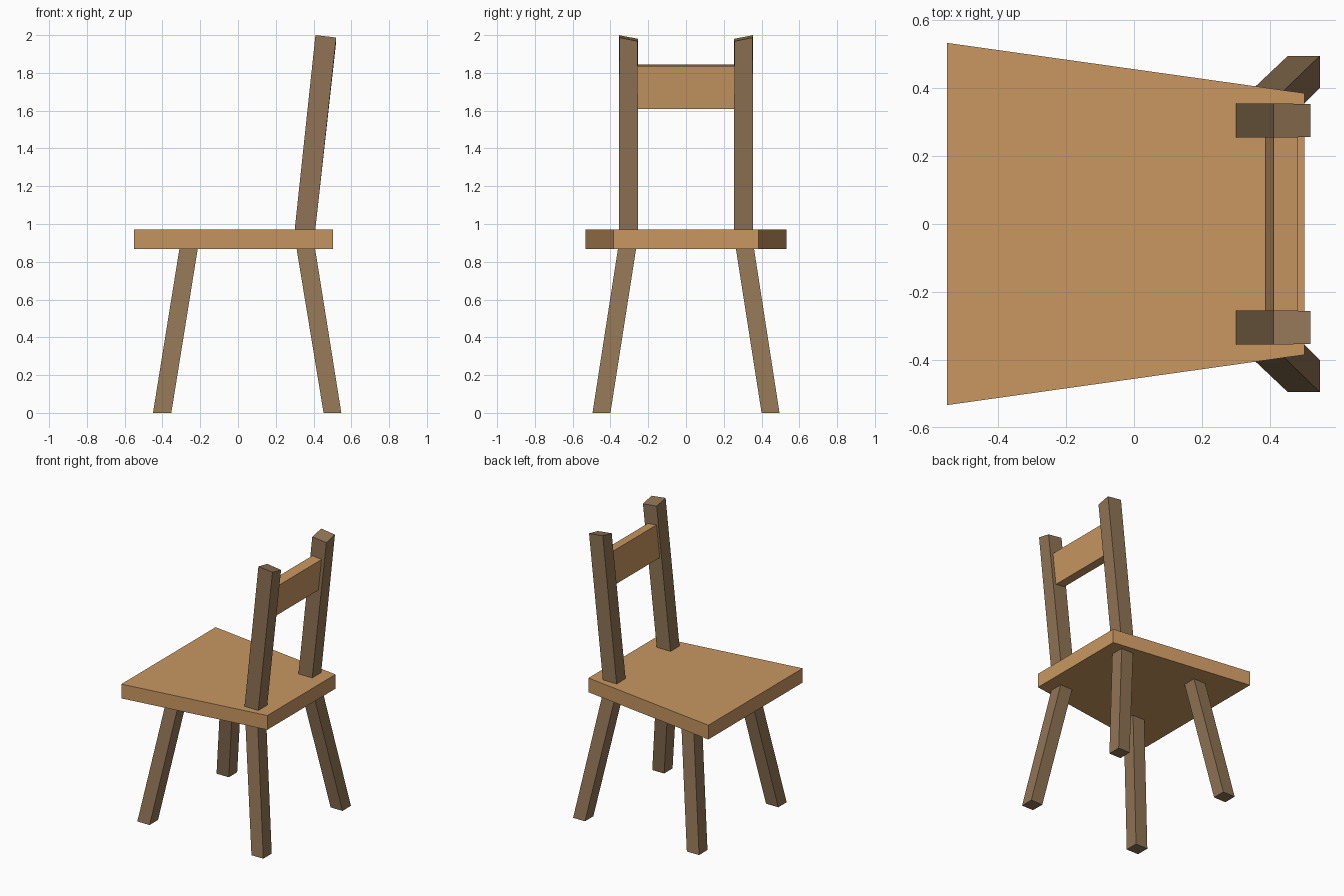
import bpy

if "Cube" in bpy.data.objects:
    bpy.data.objects.remove(bpy.data.objects["Cube"])


def material(name, color):
    m = bpy.data.materials.new(name)
    m.diffuse_color = (*color, 1.0)
    m.use_nodes = True
    m.node_tree.nodes["Principled BSDF"].inputs["Base Color"].default_value = m.diffuse_color
    return m


light_wood = material("light wood", (0.58, 0.31, 0.12))
dark_wood = material("dark wood", (0.28, 0.175, 0.09))


def prism(name, bottom, top, mat):
    """Solid between two matching four-point rings."""
    n = len(bottom)
    faces = [tuple(reversed(range(n))), tuple(range(n, 2 * n))]
    faces += [(i, (i + 1) % n, n + (i + 1) % n, n + i) for i in range(n)]
    mesh = bpy.data.meshes.new(name)
    mesh.from_pydata(bottom + top, [], faces)
    mesh.materials.append(mat)
    obj = bpy.data.objects.new(name, mesh)
    bpy.context.collection.objects.link(obj)
    return obj


def rect(x0, x1, y0, y1, z):
    return [(x0, y0, z), (x1, y0, z), (x1, y1, z), (x0, y1, z)]


def mirror_y(obj):
    mod = obj.modifiers.new("mirror", 'MIRROR')
    mod.use_axis = (False, True, False)


# Tapered seat slab, narrower at the backrest
outline = [(-0.55, -0.533), (0.502, -0.385), (0.502, 0.385), (-0.55, 0.533)]
prism("seat", [(x, y, 0.868) for x, y in outline],
      [(x, y, 0.97) for x, y in outline], light_wood)

# Splayed legs, mirrored left to right
for name, foot, head in (("front_legs", (-0.45, -0.353), (-0.31, -0.213)),
                         ("back_legs", (0.453, 0.547), (0.31, 0.408))):
    leg = prism(name, rect(*foot, 0.40, 0.495, 0.0),
                rect(*head, 0.264, 0.36, 0.87), dark_wood)
    mirror_y(leg)

# Leaning backrest posts with slanted tops
posts = prism("back_posts", rect(0.30, 0.409, 0.254, 0.355, 0.968),
              [(0.41, 0.254, 1.98), (0.52, 0.256, 1.967),
               (0.52, 0.353, 1.987), (0.41, 0.355, 2.0)], dark_wood)
mirror_y(posts)

# Leaning backrest rail between the posts
section = [(0.386, 1.617), (0.457, 1.61), (0.482, 1.836), (0.411, 1.845)]
prism("back_rail", [(x, 0.256, z) for x, z in section],
      [(x, -0.256, z) for x, z in section], light_wood)
